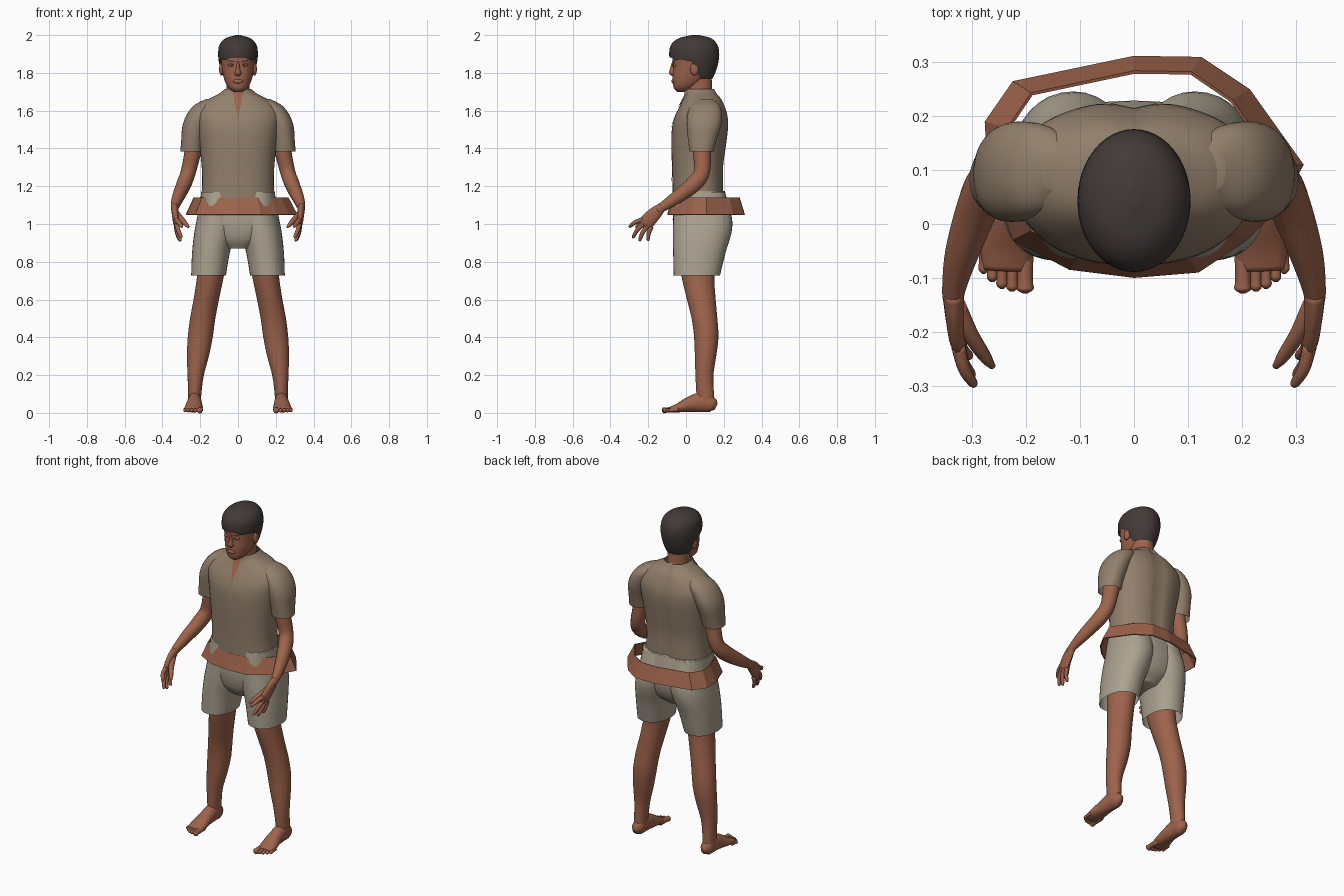
import bpy, bmesh
from math import sin, cos, pi, copysign
from mathutils import Vector, Matrix
from mathutils.bvhtree import BVHTree

cube = bpy.data.objects.get("Cube")
if cube:
    bpy.data.objects.remove(cube, do_unlink=True)


def material(name, rgb):
    m = bpy.data.materials.new(name)
    m.use_nodes = True
    m.diffuse_color = (*rgb, 1)
    m.node_tree.nodes["Principled BSDF"].inputs["Base Color"].default_value = (*rgb, 1)
    return m


SKIN = material("skin brown", (.34, .125, .07))
SHIRT = material("shirt tan", (.29, .215, .15))
SHORTS = material("shorts beige", (.41, .365, .28))
HAIR = material("hair dark", (.055, .043, .039))


def finish(name, bm, mat, mirror=False, smooth=True):
    me = bpy.data.meshes.new(name)
    bm.to_mesh(me)
    bm.free()
    me.materials.append(mat)
    for p in me.polygons:
        p.use_smooth = smooth
    ob = bpy.data.objects.new(name, me)
    bpy.context.collection.objects.link(ob)
    if mirror:
        ob.modifiers.new("mirror", 'MIRROR')
    return ob


def at(rows, t):
    """Smooth interpolation of rows keyed by their first value."""
    n = len(rows)
    i = max([k for k in range(n - 1) if rows[k][0] <= t + 1e-9], default=0)
    a, b = rows[i], rows[i + 1]
    p, q = rows[max(i - 1, 0)], rows[min(i + 2, n - 1)]
    h = b[0] - a[0]
    u = min(max((t - a[0]) / h, 0), 1)
    out = []
    for c in range(1, len(a)):
        ma = (b[c] - p[c]) / (b[0] - p[0]) * h
        mb = (q[c] - a[c]) / (q[0] - a[0]) * h
        out.append(a[c] * (1 + 2 * u) * (1 - u) ** 2 + ma * u * (1 - u) ** 2
                   + b[c] * u * u * (3 - 2 * u) + mb * u * u * (u - 1))
    return out


def skin_rings(bm, rings, cap_start, cap_end):
    vs = [[bm.verts.new(p) for p in r] for r in rings]
    n = len(vs[0])
    for r, s in zip(vs, vs[1:]):
        for j in range(n):
            k = (j + 1) % n
            bm.faces.new((r[j], r[k], s[k], s[j]))
    if cap_start:
        bm.faces.new(vs[0][::-1])
    if cap_end:
        bm.faces.new(vs[-1])


def loft(name, rows, mat, mirror=False, power=2, hem=None, caps=(0, 1), steps=26, n=36, groove=0):
    """Upright form; rows are height, centre x, half width, front y, back y."""
    z0, z1 = rows[0][0], rows[-1][0]
    rings = []
    for i in range(steps + 1):
        s = (1 - cos(pi * i / steps)) / 2
        ring = []
        for j in range(n):
            a = 2 * pi * j / n
            low = hem(a) if hem else z0
            z = low + (z1 - low) * s
            cx, rx, yf, yb = at(rows, z)
            c, d = (copysign(abs(v) ** (2 / power), v) for v in (cos(a), sin(a)))
            y = (yf + yb) / 2 + d * (yb - yf) / 2
            if d > 0:
                y -= groove * max(0, 1 - abs(c) * 3) ** 2 * d
            ring.append((cx + c * rx, y, z))
        rings.append(ring)
    bm = bmesh.new()
    skin_rings(bm, rings, *caps)
    return finish(name, bm, mat, mirror)


def tube(bm, pts, n=14, sub=5):
    """Limb along a path; points are x, y, z, radius and optional sideways radius."""
    rows = [(i, *p[:4], p[-1]) for i, p in enumerate(pts)]
    last = (len(pts) - 1) * sub
    rings = []
    for i in range(last + 1):
        x, y, z, r, w = at(rows, i / sub)
        d = (Vector(at(rows, min(i + 1, last) / sub)[:3])
             - Vector(at(rows, max(i - 1, 0) / sub)[:3])).normalized()
        side = d.cross(Vector((1, 0, 0))).normalized()
        across = side.cross(d)
        rings.append([Vector((x, y, z)) + across * w * cos(2 * pi * j / n)
                      + side * r * sin(2 * pi * j / n) for j in range(n)])
    skin_rings(bm, rings, True, True)


def tubes(name, paths, mat):
    bm = bmesh.new()
    for p in paths:
        tube(bm, p)
    return finish(name, bm, mat, True)


def blob(name, loc, size, mat, mirror=False):
    bm = bmesh.new()
    m = Matrix.Translation(loc) @ Matrix.Diagonal((*size, 1))
    bmesh.ops.create_uvsphere(bm, u_segments=16, v_segments=10, radius=1, matrix=m)
    return finish(name, bm, mat, mirror)


def patch(name, target, corners, mat, mirror=False, off=.003, n=8):
    """Thin plate draped on the front of the target; corners are x, z."""
    tree = BVHTree.FromPolygons([v.co for v in target.data.vertices],
                                [tuple(p.vertices) for p in target.data.polygons])
    a, b, c, d = (Vector(p) for p in corners)
    bm = bmesh.new()
    grid = []
    for i in range(n + 1):
        row = []
        for j in range(n + 1):
            p = a.lerp(b, j / n).lerp(d.lerp(c, j / n), i / n)
            start = Vector((p.x, -1, p.y))
            hit = tree.ray_cast(start, Vector((0, 1, 0)))[0]
            if hit is None:
                hit = tree.find_nearest(Vector((p.x, 0, p.y)))[0]
            row.append(bm.verts.new((hit.x, hit.y - off, hit.z)))
        grid.append(row)
    for r, s in zip(grid, grid[1:]):
        for j in range(n):
            bm.faces.new((r[j], s[j], s[j + 1], r[j + 1]))
    bmesh.ops.recalc_face_normals(bm, faces=bm.faces)
    if sum(f.normal.y for f in bm.faces) > 0:
        bmesh.ops.reverse_faces(bm, faces=bm.faces)
    return finish(name, bm, mat, mirror)


# Head and neck
head = loft("head", [(1.698, 0, .02, -.045, .01), (1.715, 0, .045, -.063, .04),
                     (1.74, 0, .063, -.068, .08), (1.78, 0, .077, -.071, .12),
                     (1.82, 0, .084, -.068, .14), (1.87, 0, .09, -.071, .155),
                     (1.92, 0, .09, -.068, .155), (1.98, 0, .04, 0, .1)],
            SKIN, power=2.2, caps=(1, 1))
loft("neck", [(1.62, 0, .07, .01, .15), (1.7, 0, .062, 0, .14), (1.79, 0, .06, -.005, .135)], SKIN)
loft("nose", [(1.784, 0, .012, -.076, -.04), (1.797, 0, .02, -.09, -.04),
              (1.815, 0, .012, -.087, -.04), (1.86, 0, .007, -.073, -.04)], SKIN,
     caps=(1, 1), steps=10, n=16)
blob("lips", (0, -.068, 1.755), (.026, .009, .011), SKIN)
blob("eyelids", (.035, -.06, 1.842), (.017, .008, .009), SKIN, True)
blob("ears", (.088, .045, 1.82), (.012, .023, .034), SKIN, True)
patch("eyebrows", head, [(.016, 1.862), (.056, 1.868), (.056, 1.862), (.016, 1.856)], HAIR, True)
patch("eye_slits", head, [(.022, 1.843), (.048, 1.844), (.048, 1.841), (.022, 1.839)], HAIR, True, .009)


# Hair, with a hairline that drops from the fringe to the nape
def hairline(a):
    k = min(max((sin(a) + .15) / .45, 0), 1)
    fringe = 1.885 - .02 * abs(cos(a)) + .004 * sin(9 * a)
    return fringe + (1.768 - fringe) * k * k * (3 - 2 * k)


loft("hair", [(1.76, 0, .07, -.03, .135), (1.8, 0, .087, -.06, .155), (1.85, 0, .1, -.08, .17),
              (1.9, 0, .105, -.089, .176), (1.95, 0, .097, -.078, .165),
              (1.985, 0, .063, -.035, .13), (2.0, 0, .012, .03, .07)], HAIR, hem=hairline, n=48)


# Shirt
def shirt_hem(a):
    return 1.125 + .025 * sin(a) + .006 * sin(7 * a) + .004 * sin(13 * a)


shirt = loft("shirt_body", [(1.08, 0, .2, -.072, .205), (1.2, 0, .19, -.072, .2),
                            (1.3, 0, .192, -.074, .2), (1.42, 0, .205, -.077, .216),
                            (1.52, 0, .22, -.073, .227), (1.58, 0, .225, -.055, .222),
                            (1.63, 0, .195, -.03, .205), (1.665, 0, .15, -.012, .187),
                            (1.69, 0, .1, -.002, .165), (1.715, 0, .07, -.004, .15)],
             SHIRT, power=2.3, hem=shirt_hem, caps=(0, 0), steps=36, n=48, groove=.012)
loft("sleeves", [(1.385, .246, .059, .018, .147), (1.45, .24, .06, .01, .165),
                 (1.52, .228, .066, .004, .185), (1.58, .204, .067, .008, .19),
                 (1.63, .17, .06, .025, .178), (1.662, .14, .03, .06, .14)],
     SHIRT, True, power=2.2)
patch("open_neckline", shirt, [(-.034, 1.7), (.034, 1.7), (.002, 1.575), (-.002, 1.575)], SKIN)
patch("collar_flaps", shirt, [(.03, 1.712), (.066, 1.708), (.078, 1.635), (.014, 1.615)], SHIRT, True, .007)
patch("button_placket", shirt, [(-.012, 1.575), (.012, 1.575), (.012, 1.16), (-.012, 1.16)], SHIRT)

# Shorts
loft("shorts_legs", [(.728, .156, .092, -.065, .18), (.85, .143, .1, -.068, .21),
                     (.95, .124, .108, -.07, .24), (1.02, .11, .109, -.068, .245),
                     (1.1, .1, .103, -.066, .225), (1.17, .097, .098, -.058, .207)],
     SHORTS, True, power=2.2)
loft("shorts_seat", [(.87, 0, .07, -.02, .15), (.92, 0, .15, -.052, .2), (1.0, 0, .21, -.069, .228),
                     (1.08, 0, .203, -.068, .222), (1.175, 0, .194, -.06, .206)],
     SHORTS, power=2.3, caps=(1, 1))

# Faceted flared band around the waist
outline = [(0, -.1), (.12, -.09), (.21, -.03), (.27, .03), (.315, .11), (.215, .25), (.125, .31),
           (0, .312), (-.225, .265), (-.277, .19), (-.272, .1), (-.225, -.03), (-.12, -.085)]
bm = bmesh.new()
skin_rings(bm, [[(x, y, 1.05) for x, y in outline],
                [(x * .85, .1 + (y - .1) * .87, 1.14) for x, y in outline]], False, False)
band = finish("waist_band", bm, SKIN, smooth=False)
band.modifiers.new("thickness", 'SOLIDIFY').thickness = .006

# Arms and hands
tubes("arms", [[(.225, .1, 1.5, .05), (.236, .085, 1.4, .05, .045), (.262, .085, 1.28, .043, .04),
                (.285, .045, 1.215, .044, .04), (.318, -.05, 1.14, .036, .032),
                (.334, -.12, 1.093, .026, .022), (.335, -.15, 1.07, .026, .018)]], SKIN)
tubes("palms", [[(.335, -.125, 1.092, .024, .02), (.333, -.165, 1.055, .036, .018),
                 (.327, -.208, 1.01, .04, .016), (.32, -.228, .985, .026, .01)]], SKIN)
fingers = []
for ky, kz, tx, ty, tz in [(-.228, 1.025, .296, -.302, .985), (-.222, 1.005, .3, -.284, .927),
                           (-.205, .988, .305, -.248, .91), (-.183, .985, .31, -.203, .912)]:
    k, t = Vector((.326, ky, kz)), Vector((tx, ty, tz))
    m = k.lerp(t, .5) + Vector((.004, -.004, .004))
    fingers.append([(*k, .013), (*m, .0115), (*k.lerp(t, .9), .009), (*t, .004)])
tubes("fingers", fingers, SKIN)
tubes("thumbs", [[(.328, -.15, 1.06, .016), (.303, -.205, 1.03, .015),
                  (.277, -.245, 1.0, .012), (.262, -.265, .983, .006)]], SKIN)

# Legs, feet and toes
loft("legs", [(.04, .23, .034, .06, .153), (.1, .229, .035, .055, .148), (.2, .224, .043, .05, .145),
              (.3, .212, .058, .047, .16), (.4, .2, .066, .043, .172), (.5, .187, .067, .03, .166),
              (.6, .168, .067, .005, .157), (.73, .145, .071, -.025, .15), (.86, .13, .075, -.04, .17)],
     SKIN, True, caps=(1, 1))
tubes("feet", [[(.23, .16, .033, .018, .016), (.23, .135, .044, .042, .033),
                (.23, .08, .056, .053, .037), (.231, .02, .045, .042, .042),
                (.235, -.04, .027, .025, .049), (.237, -.085, .017, .014, .045)]], SKIN)
toes = []
for x, tip, r in [(.202, -.128, .016), (.226, -.125, .011), (.245, -.12, .0105),
                  (.263, -.107, .01), (.279, -.092, .0095)]:
    toes.append([(x, -.04, .018, r), (x, tip + .025, .015, r * .9),
                 (x, tip + .008, .013, r), (x, tip, .012, r * .4)])
tubes("toes", toes, SKIN)
